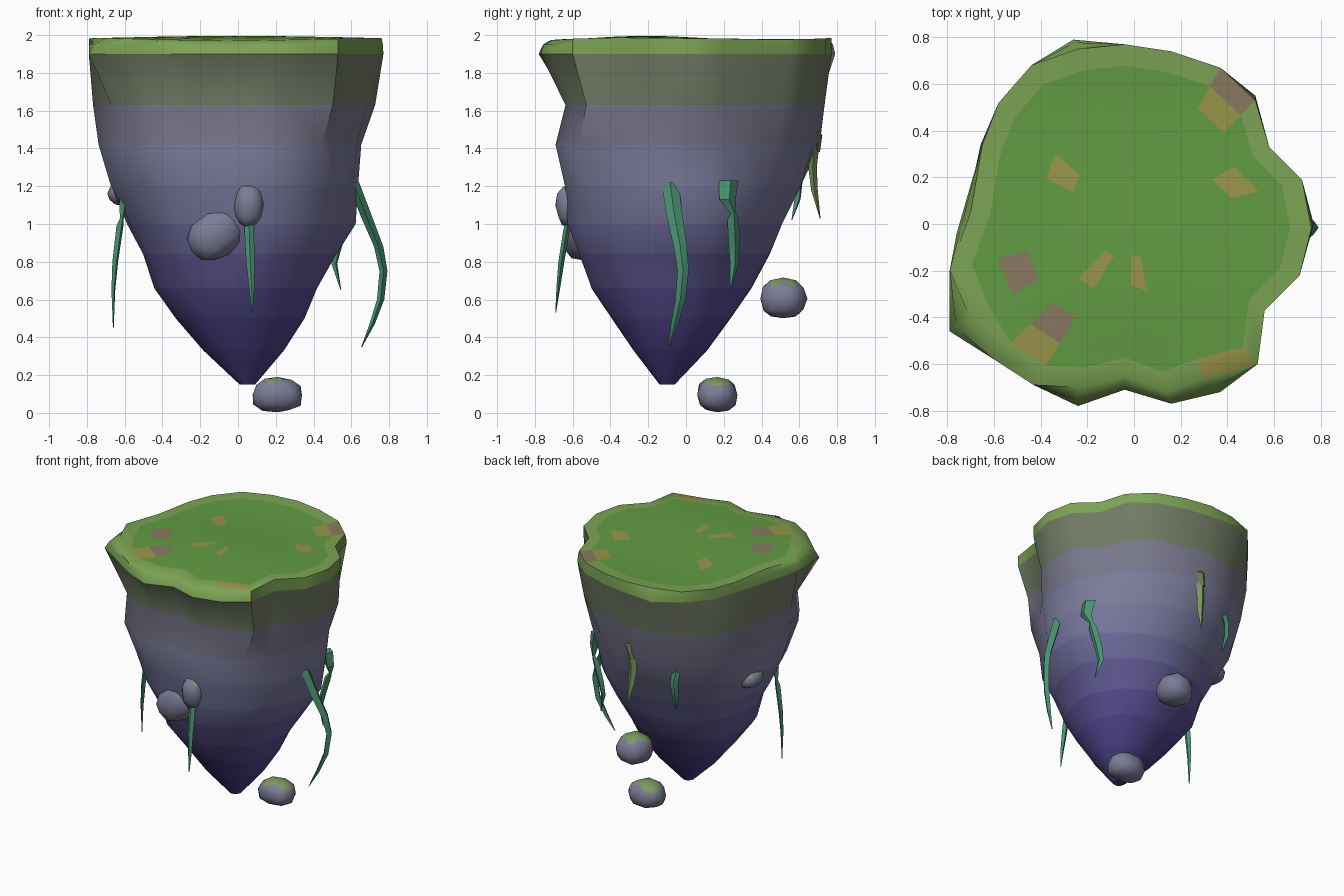
import bpy, bmesh, math, random
from mathutils import Vector, noise

if "Cube" in bpy.data.objects:
    bpy.data.objects.remove(bpy.data.objects["Cube"])

random.seed(4)

def material(name, rgb):
    m = bpy.data.materials.new(name)
    m.diffuse_color = (*rgb, 1)
    m.use_nodes = True
    m.node_tree.nodes["Principled BSDF"].inputs["Base Color"].default_value = m.diffuse_color
    return m

def mix(a, b, t):
    return tuple(p + (q - p) * t for p, q in zip(a, b))

def finish(name, bm, mats, angle=40):
    bmesh.ops.recalc_face_normals(bm, faces=bm.faces)
    me = bpy.data.meshes.new(name)
    bm.to_mesh(me)
    bm.free()
    for m in mats:
        me.materials.append(m)
    ob = bpy.data.objects.new(name, me)
    bpy.context.collection.objects.link(ob)
    bpy.ops.object.select_all(action='DESELECT')
    ob.select_set(True)
    bpy.context.view_layer.objects.active = ob
    bpy.ops.object.shade_smooth_by_angle(angle=math.radians(angle))
    return ob

def bridge(bm, a, b, mat=0):
    n = len(a)
    for i in range(n):
        f = bm.faces.new((a[i], a[(i + 1) % n], b[(i + 1) % n], b[i]))
        f.material_index = mat

GRASS, DIRT, PINK = (.12, .33, .055), (.32, .30, .07), (.25, .19, .12)
grass = material("grass", GRASS)
grass_light = material("grass_light", (.2, .37, .09))
dry = material("dry_grass", DIRT)
pink = material("pink_grass", PINK)
moss = material("moss", (.2, .32, .12))
stone = material("stone", (.2, .2, .31))
vine_mat = material("vine", (.07, .30, .17))
brown = material("old_vine", (.17, .18, .08))

# Grass outline, seen from above
OUT = [(.76, -.02), (.72, .19), (.58, .33), (.52, .53), (.37, .67), (.16, .74),
       (-.04, .77), (-.24, .75), (-.44, .68), (-.58, .52), (-.65, .34), (-.70, .05),
       (-.79, -.2), (-.70, -.41), (-.60, -.58), (-.43, -.69), (-.24, -.70),
       (-.04, -.65), (.14, -.72), (.30, -.66), (.53, -.60), (.56, -.37), (.71, -.22)]
# Ragged rock rim that sticks out past the grass in places
RIM = list(OUT)
for i, p in {7: (-.26, .79), 3: (.52, .55), 11: (-.76, -.04), 13: (-.79, -.46),
             16: (-.24, -.78), 17: (-.04, -.71), 18: (.16, -.77), 19: (.37, -.72), 0: (.77, 0)}.items():
    RIM[i] = p

# Hanging rock: z, xmin, xmax, ymin, ymax, roundness
BANDS = [(1.63, -.77, .74, -.68, .73, .3), (1.42, -.76, .67, -.73, .70, .6),
         (1.2, -.69, .64, -.65, .61, .8), (1.0, -.58, .61, -.62, .52, .9),
         (.84, -.50, .52, -.56, .45, 1), (.66, -.45, .43, -.50, .35, 1),
         (.5, -.33, .36, -.39, .24, 1), (.33, -.18, .24, -.28, .11, 1),
         (.15, .01, .09, -.14, -.06, 1)]
COLS = [(.17, .20, .13), (.19, .19, .27), (.2, .2, .33), (.18, .18, .33), (.15, .14, .32),
        (.12, .1, .30), (.09, .07, .27), (.075, .055, .25), (.065, .045, .22)]
bm = bmesh.new()
prev = [bm.verts.new((x, y, 1.9)) for x, y in RIM]
rings = [prev]
for k, (z, x0, x1, y0, y1, rnd) in enumerate(BANDS):
    ring = []
    for i, (x, y) in enumerate(OUT):
        a = math.atan2(y, x)
        ux, uy = mix((x / .78, y / .77), (math.cos(a), math.sin(a)), rnd)
        s = 1 + .06 * noise.noise(Vector((ux * 2, uy * 2, z * 2.5)))
        ring.append(bm.verts.new(((x0 + x1) / 2 + ux * s * (x1 - x0) / 2,
                                  (y0 + y1) / 2 + uy * s * (y1 - y0) / 2, z)))
    bridge(bm, prev, ring, k)
    prev = ring
bm.faces.new(prev).material_index = 8
finish("island_rock", bm, [material(f"rock_{i}", c) for i, c in enumerate(COLS)])

# Grass cap with a short skirt down to the rock rim
bm = bmesh.new()
skirt = [bm.verts.new((x, y, 1.9)) for x, y in RIM]
lip = [bm.verts.new((*mix(o, r, .7), 1.95)) for o, r in zip(OUT, RIM)]
bridge(bm, skirt, lip, 1)
prev = lip
for s in (1, .88, .74, .58, .4, .2):
    ring = [bm.verts.new((x * s, y * s, 1.983 + .013 * math.sin(5 * y * s + 2.6) * math.cos(2 * x * s)))
            for x, y in OUT]
    bridge(bm, prev, ring, 1 if s > .8 else 0)
    prev = ring
bm.faces.new(prev)
spots = [(-.33, .27, 2), (.4, .42, 2), (.43, .1, 2), (-.2, -.24, 2), (.02, -.25, 2), (-.35, -.53, 2),
         (.35, .62, 3), (-.54, -.16, 3), (-.3, -.45, 3), (.42, -.58, 2)]
top = [f for f in bm.faces if f.calc_center_median().z > 1.97]
for x, y, m in spots:
    min(top, key=lambda f: (f.calc_center_median().xy - Vector((x, y))).length).material_index = m
finish("grass_cap", bm, [grass, grass_light, dry, pink], 50)

# Boulders: centre, radii, tilt about y
def boulder(name, c, r, tilt=0.0):
    bm = bmesh.new()
    bmesh.ops.create_icosphere(bm, subdivisions=2, radius=1)
    for v in bm.verts:
        d = v.co.copy()
        d *= 1 + .12 * noise.noise(d * 1.3 + Vector(c) * 7)
        # slightly boxy rather than round
        p = Vector([math.copysign(abs(t) ** .85, t) * q for t, q in zip(d, r)])
        ca, sa = math.cos(tilt), math.sin(tilt)
        v.co = Vector(c) + Vector((p.x * ca - p.z * sa, p.y, p.x * sa + p.z * ca))
    bm.normal_update()
    for f in bm.faces:
        f.material_index = int(f.normal.z > .72)
    for v in bm.verts:
        v.co.z = max(v.co.z, 0)
    finish(name, bm, [stone, moss], 60)

boulder("front_boulder_large", (-.12, -.55, .945), (.155, .1, .125), .65)
boulder("front_boulder_small", (.057, -.61, 1.1), (.078, .08, .115))
boulder("left_boulder", (-.60, .1, 1.16), (.09, .1, .065))
boulder("floating_boulder_upper", (.07, .515, .605), (.125, .12, .11))
boulder("floating_boulder_lower", (.21, .165, .095), (.135, .11, .095))

# Vines: tapering four-sided strands; points are x, y, z, width
def vine(name, pts, out, mat=vine_mat):
    out = Vector(out).normalized()
    side = out.cross(Vector((0, 0, 1)))
    bm = bmesh.new()
    prev = None
    for x, y, z, w in pts:
        c = Vector((x, y, z))
        ring = [bm.verts.new(c + d) for d in
                (side * w / 2, out * w * .35, -side * w / 2, -out * w * .35)]
        if prev:
            bridge(bm, prev, ring)
        else:
            bm.faces.new(ring)
        prev = ring
    bm.faces.new(prev)
    finish(name, bm, [mat], 30)

vine("right_vine_long", [(.61, -.085, 1.22, .09), (.68, -.06, 1.04, .085), (.745, -.03, .88, .07),
     (.77, -.015, .75, .06), (.755, -.03, .6, .055), (.71, -.06, .47, .04), (.655, -.09, .35, .008)], (1, 0, 0))
vine("right_vine_short", [(.59, .225, 1.23, .11), (.61, .22, 1.13, .09), (.595, .25, 1.06, .03),
     (.575, .25, 1.02, .065), (.53, .255, .88, .06), (.51, .255, .79, .045), (.545, .235, .65, .006)], (1, .3, 0))
vine("left_vine", [(-.61, -.2, 1.22, .05), (-.605, -.2, 1.12, .07), (-.615, -.2, 1.03, .03),
     (-.625, -.2, .99, .055), (-.65, -.2, .8, .045), (-.66, -.2, .65, .03), (-.66, -.2, .45, .006)], (-1, -.3, 0))
vine("front_vine", [(.058, -.62, 1.03, .05), (.06, -.635, .95, .05), (.065, -.66, .8, .045),
     (.072, -.675, .67, .03), (.075, -.69, .53, .006)], (0, -1, 0))
vine("back_vine_long_top", [(-.02, .67, 1.52, .03), (-.01, .69, 1.47, .09), (-.03, .695, 1.38, .04)], (0, 1, 0), brown)
vine("back_vine_long", [(-.02, .68, 1.41, .07), (-.03, .67, 1.3, .065), (-.02, .68, 1.18, .05),
     (-.005, .71, 1.03, .006)], (0, 1, 0), moss)
vine("back_vine_short", [(-.32, .57, 1.32, .06), (-.32, .6, 1.23, .055), (-.325, .59, 1.13, .05),
     (-.31, .56, 1.02, .006)], (-.4, 1, 0))
